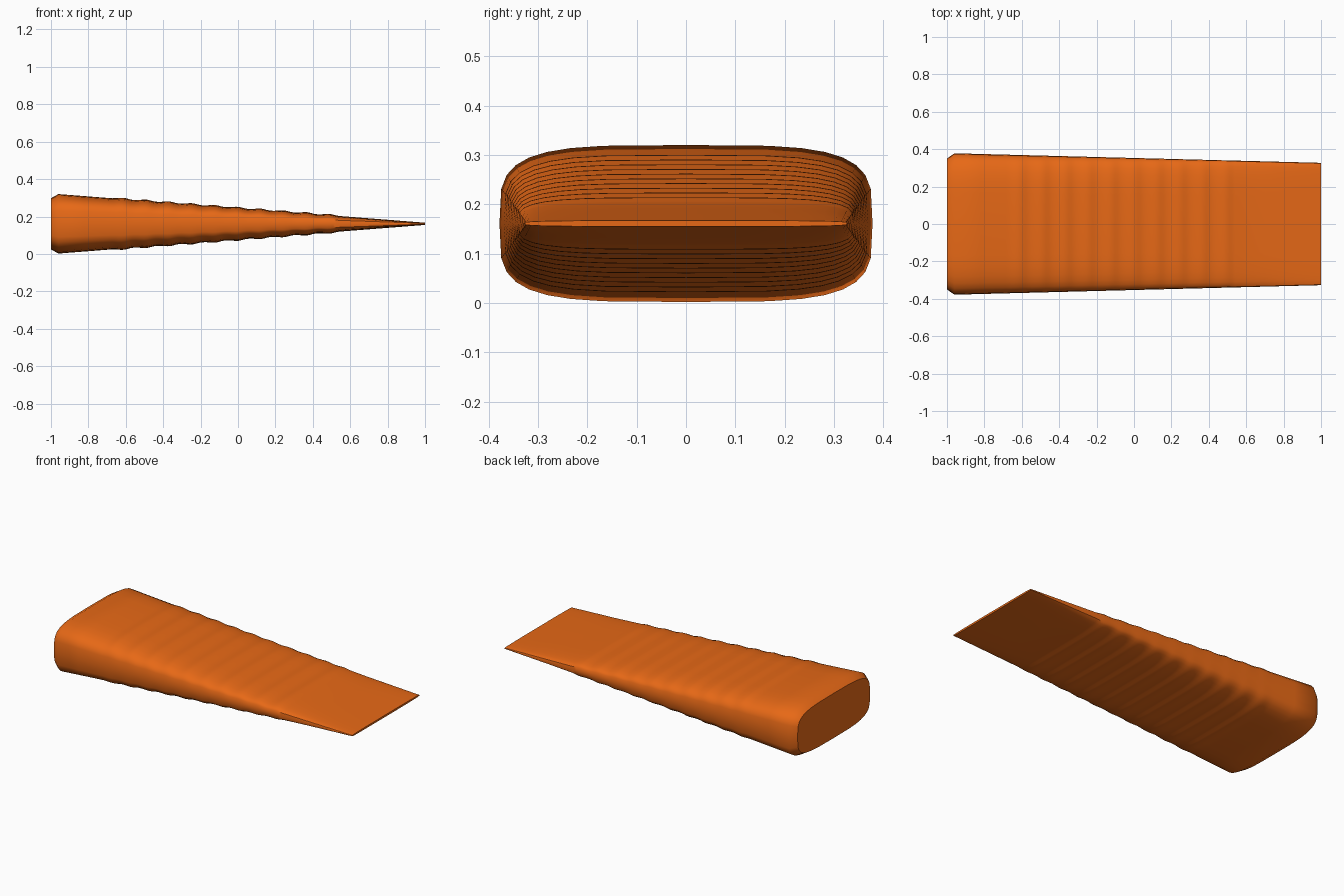
import bpy, bmesh, math

if "Cube" in bpy.data.objects:
    bpy.data.objects.remove(bpy.data.objects["Cube"])

# Overall proportions
MID_Z = 0.161
SEGMENTS = 32
BUTT_X, TIP_X = -0.96, 1.0
RIDGES, FIRST_RIDGE, PITCH, RIDGE_HEIGHT = 10, -0.685, 0.1225, 0.007


def half_size(x):
    """Half width and half height of the wedge at x, grip ridges included."""
    t = (x - BUTT_X) / (TIP_X - BUTT_X)
    width = 0.378 + (0.327 - 0.378) * t
    height = 0.159 + (0.006 - 0.159) * t
    u = (x - FIRST_RIDGE) / PITCH
    if 0 < u < RIDGES:
        # each ridge rises gently and drops quickly towards the tip
        f = (u % 1.0) ** 1.3
        height += RIDGE_HEIGHT * math.sin(math.pi * f) ** 2
    return width, height


def ring(bm, x, width, height):
    """Rounded-rectangle cross-section (fourth-power superellipse)."""
    verts = []
    for i in range(SEGMENTS):
        a = 2 * math.pi * i / SEGMENTS
        c, s = math.cos(a), math.sin(a)
        y = math.copysign(math.sqrt(abs(c)), c) * width
        z = math.copysign(math.sqrt(abs(s)), s) * height
        verts.append(bm.verts.new((x, y, MID_Z + z)))
    return verts


# Stations: chamfered butt, plain start, ridged grip, plain blade
steps = 8
stations = [BUTT_X, -0.82]
stations += [FIRST_RIDGE + PITCH * i / steps for i in range(RIDGES * steps + 1)]
stations += [0.7, 0.85, TIP_X]

bm = bmesh.new()
rings = [ring(bm, -1.0, 0.35, 0.137)]
rings += [ring(bm, x, *half_size(x)) for x in stations]
for a, b in zip(rings, rings[1:]):
    for i in range(SEGMENTS):
        j = (i + 1) % SEGMENTS
        bm.faces.new((a[i], a[j], b[j], b[i]))

# Flat butt end and thin tip end
bm.faces.new(rings[0])
bm.faces.new(rings[-1])
bmesh.ops.recalc_face_normals(bm, faces=bm.faces)

mesh = bpy.data.meshes.new("wedge")
bm.to_mesh(mesh)
bm.free()
wedge = bpy.data.objects.new("wedge", mesh)
bpy.context.collection.objects.link(wedge)

# Orange plastic
orange = bpy.data.materials.new("orange")
orange.diffuse_color = (0.80, 0.14, 0.008, 1.0)
orange.use_nodes = True
orange.node_tree.nodes["Principled BSDF"].inputs["Base Color"].default_value = orange.diffuse_color
mesh.materials.append(orange)

# Smooth body with crisp end edges
bpy.context.view_layer.objects.active = wedge
wedge.select_set(True)
bpy.ops.object.shade_smooth_by_angle(angle=math.radians(40))
